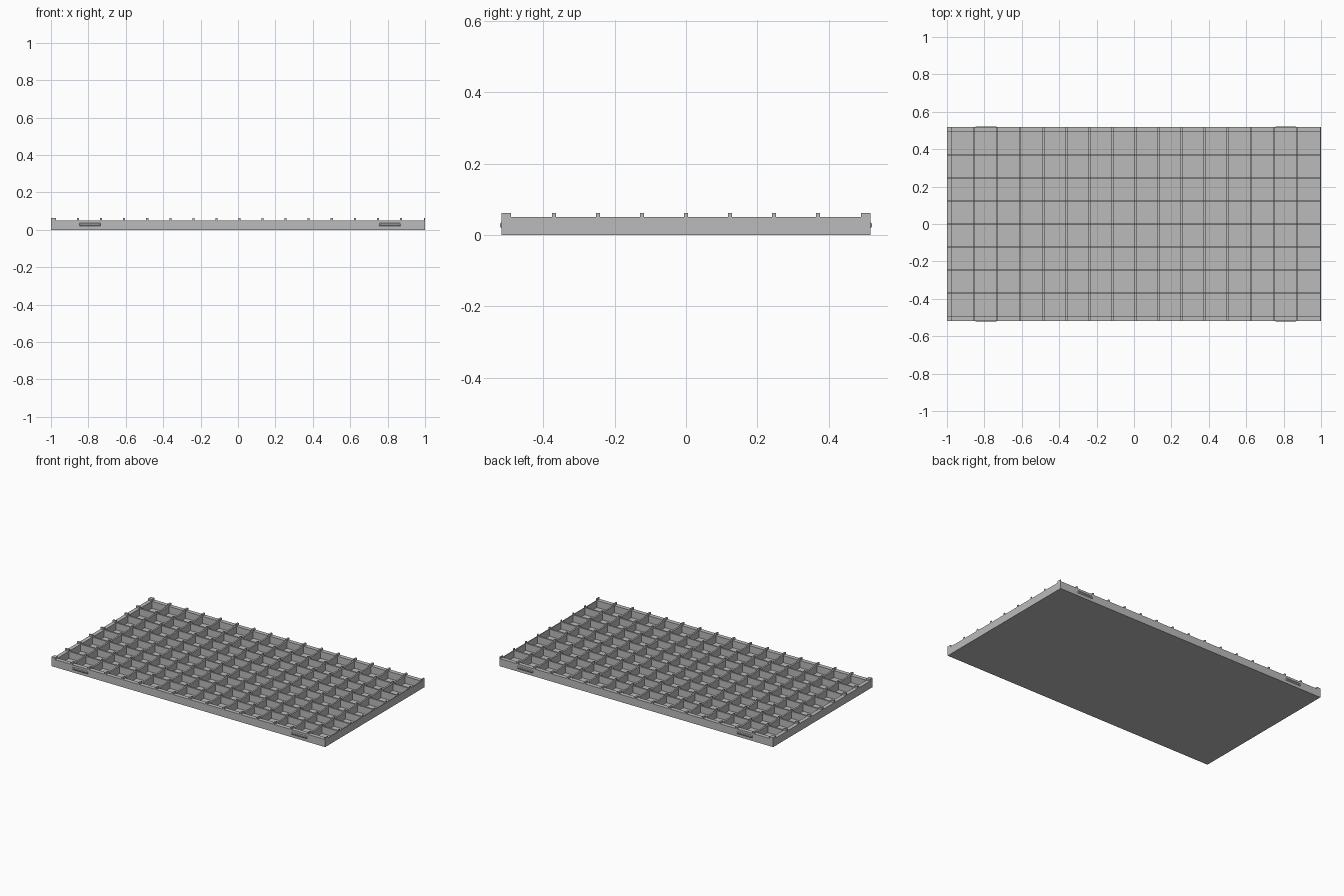
import bpy, bmesh

if "Cube" in bpy.data.objects:
    bpy.data.objects.remove(bpy.data.objects["Cube"], do_unlink=True)

grey = bpy.data.materials.new("plain_grey")
grey.use_nodes = True
COLOUR = (0.5, 0.5, 0.5, 1)
grey.diffuse_color = COLOUR
grey.node_tree.nodes["Principled BSDF"].inputs["Base Color"].default_value = COLOUR

FLOOR, WALL, POST = 0.004, 0.05, 0.062
PITCH, HALF = 0.1233, 0.0055
DEPTH, RIM = 0.518, 0.027


def add_object(name, bm):
    bmesh.ops.remove_doubles(bm, verts=bm.verts, dist=1e-5)
    bmesh.ops.recalc_face_normals(bm, faces=bm.faces)
    mesh = bpy.data.meshes.new(name)
    bm.to_mesh(mesh)
    bm.free()
    mesh.materials.append(grey)
    obj = bpy.data.objects.new(name, mesh)
    bpy.context.collection.objects.link(obj)
    return obj


def cuts(start, first_inner, centres, last_inner, end):
    """Edges of the wall bands along one axis: rim, dividers, rim."""
    inner = [c + s * HALF for c in centres for s in (-1, 1)]
    return [start, first_inner] + inner + [last_inner, end]


# Wall bands: 16 columns by 8 rows of cells, with a thin rim on the left
xs = cuts(-1, -0.974, [0.008 + PITCH * k for k in range(-7, 8)], 0.995, 1)
ys = cuts(-DEPTH, RIM - DEPTH, [PITCH * k for k in range(-3, 4)], DEPTH - RIM, DEPTH)
nx, ny = len(xs) - 1, len(ys) - 1


def height(i, j):
    """Posts where bands cross, low walls along bands, floor in the cells."""
    if not (0 <= i < nx and 0 <= j < ny):
        return 0
    return (POST, WALL, FLOOR)[i % 2 + j % 2]


# Compartment tray as one closed stepped surface
bm = bmesh.new()


def quad(*points):
    bm.faces.new([bm.verts.new(p) for p in points])


for i in range(nx + 1):
    for j in range(ny + 1):
        h = height(i, j)
        west, south = height(i - 1, j), height(i, j - 1)
        x, y = xs[i], ys[j]
        if i < nx and j < ny:
            x2, y2 = xs[i + 1], ys[j + 1]
            for z in (h, 0):
                quad((x, y, z), (x2, y, z), (x2, y2, z), (x, y2, z))
        if j < ny and h != west:
            y2 = ys[j + 1]
            quad((x, y, west), (x, y2, west), (x, y2, h), (x, y, h))
        if i < nx and h != south:
            x2 = xs[i + 1]
            quad((x, y, south), (x2, y, south), (x2, y, h), (x, y, h))
tray = add_object("compartment_tray", bm)


# Chamfered snap ribs on the front and back walls
def snap_rib(name, x1, x2, side):
    bm = bmesh.new()
    profile = [(-0.002, 0.019), (0, 0.019), (0.004, 0.024),
               (0.004, 0.031), (0, 0.036), (-0.002, 0.036)]
    ends = []
    for x, inset in ((x1, 0.003), (x2, -0.003)):
        ends.append([bm.verts.new((x + (inset if out > 0 else 0), side * (DEPTH + out), z))
                     for out, z in profile])
    a, b = ends
    bm.faces.new(a)
    bm.faces.new(b)
    for k in range(len(a)):
        n = (k + 1) % len(a)
        bm.faces.new((a[k], a[n], b[n], b[k]))
    add_object(name, bm)


for label, side in (("front", -1), ("back", 1)):
    snap_rib(label + "_right_snap_rib", -0.848, -0.735, side)
    snap_rib(label + "_left_snap_rib", 0.755, 0.868, side)
